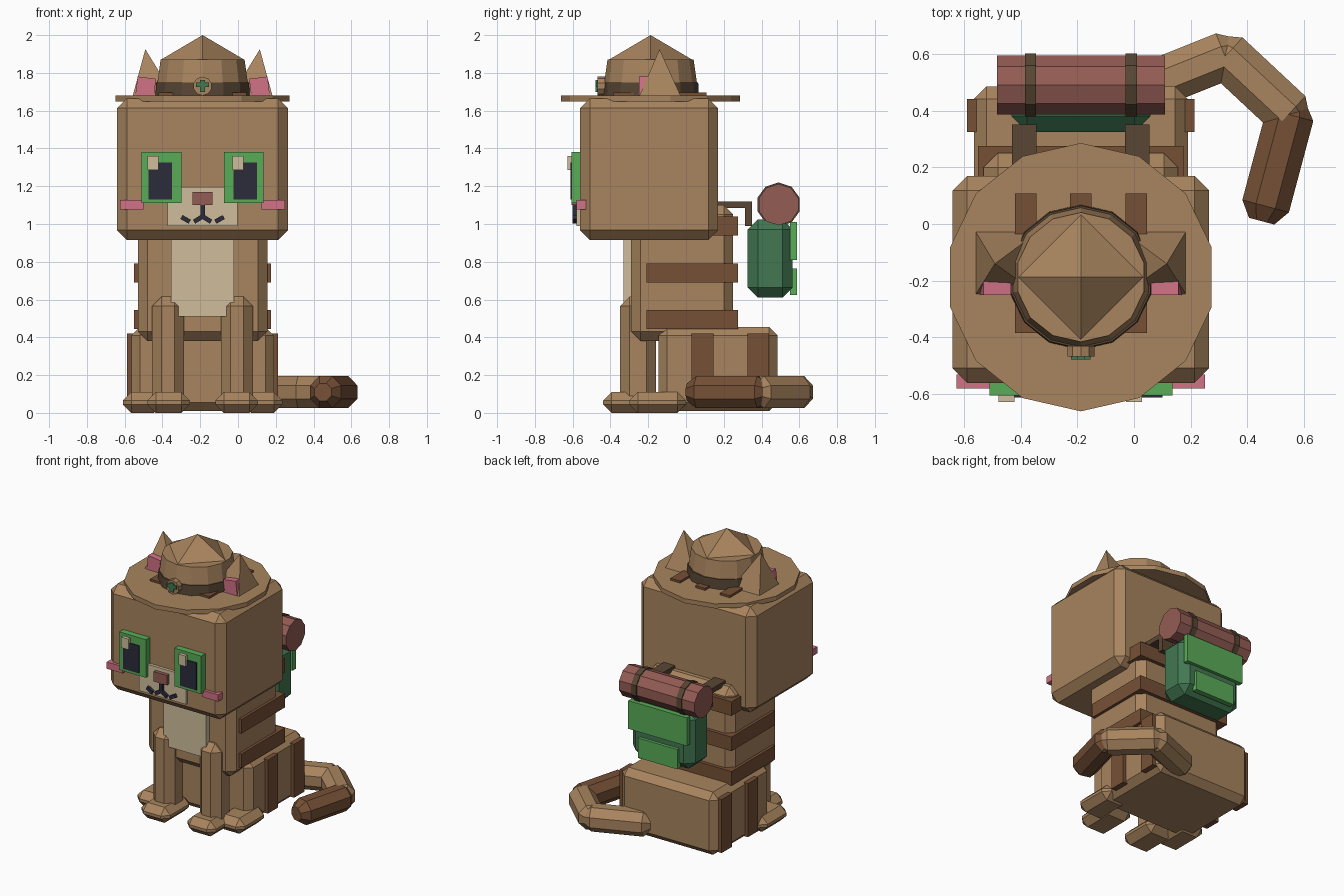
import bpy, bmesh, math
from mathutils import Vector, Matrix

if "Cube" in bpy.data.objects:
    bpy.data.objects.remove(bpy.data.objects["Cube"])

CX = -0.1875  # symmetry plane of the cat


def material(name, r, g, b):
    lin = [(c / 255 / 12.92) if c < 11 else ((c / 255 + 0.055) / 1.055) ** 2.4 for c in (r, g, b)]
    m = bpy.data.materials.new(name)
    m.diffuse_color = (*lin, 1)
    m.use_nodes = True
    m.node_tree.nodes["Principled BSDF"].inputs["Base Color"].default_value = m.diffuse_color
    return m


FUR = material("tan fur", 168, 132, 94)
STRIPE = material("brown stripe", 118, 80, 54)
STRAP = material("dark leather", 88, 70, 52)
CREAM = material("cream", 208, 190, 156)
LIME = material("light green", 90, 172, 88)
GREEN = material("dark green", 66, 120, 82)
PINK = material("pink", 208, 114, 134)
ROLL = material("red brown", 148, 92, 84)
BLACK = material("near black", 44, 44, 60)


def finish(name, bm, mat):
    bmesh.ops.recalc_face_normals(bm, faces=bm.faces)
    me = bpy.data.meshes.new(name)
    bm.to_mesh(me)
    bm.free()
    me.materials.append(mat)
    ob = bpy.data.objects.new(name, me)
    bpy.context.collection.objects.link(ob)
    return ob


def box(name, x, y, z, mat, bevel=0, turn=0):
    """Box from (min, max) ranges, optional chamfer and turn about y."""
    bm = bmesh.new()
    bmesh.ops.create_cube(bm, size=1)
    bmesh.ops.scale(bm, vec=(x[1] - x[0], y[1] - y[0], z[1] - z[0]), verts=bm.verts)
    if bevel:
        bmesh.ops.bevel(bm, geom=bm.edges[:], offset=bevel, segments=1, affect='EDGES')
    if turn:
        bmesh.ops.rotate(bm, matrix=Matrix.Rotation(turn, 3, 'Y'), verts=bm.verts)
    bmesh.ops.translate(bm, vec=[sum(r) / 2 for r in (x, y, z)], verts=bm.verts)
    return finish(name, bm, mat)


def pair(name, x, y, z, mat, bevel=0, turn=0):
    """Box on the left side and its mirror image."""
    box(name + "_left", x, y, z, mat, bevel, turn)
    box(name + "_right", (2 * CX - x[1], 2 * CX - x[0]), y, z, mat, bevel, -turn)


def rod(name, p, q, rings, sides, mat, spin=0):
    """Prism along p-q; rings are (distance from p, radius)."""
    p, q = Vector(p), Vector(q)
    rot = (q - p).to_track_quat('Z', 'Y')
    bm = bmesh.new()
    loops = []
    for d, r in rings:
        loops.append([bm.verts.new(p + rot @ Vector((r * math.sin(a), r * math.cos(a), d)))
                      for a in (2 * math.pi * i / sides + spin for i in range(sides))])
    for a, b in zip(loops, loops[1:]):
        for i in range(sides):
            j = (i + 1) % sides
            bm.faces.new((a[i], a[j], b[j], b[i]))
    bm.faces.new(loops[0])
    bm.faces.new(loops[-1])
    return finish(name, bm, mat)


def pyramid(name, base, apex, mat):
    bm = bmesh.new()
    b = [bm.verts.new(v) for v in base]
    t = bm.verts.new(apex)
    bm.faces.new(b)
    for i in range(len(b)):
        bm.faces.new((b[i], b[(i + 1) % len(b)], t))
    return finish(name, bm, mat)


# head, body and haunches
box("head", (-0.64, 0.265), (-0.56, 0.17), (0.915, 1.665), FUR, 0.052)
box("body", (-0.53, 0.155), (-0.29, 0.25), (0.38, 1.1), FUR, 0.05)
box("chest_patch", (-0.355, -0.02), (-0.33, -0.27), (0.51, 1.0), CREAM)
box("haunches", (-0.565, 0.19), (-0.145, 0.485), (0.01, 0.455), FUR, 0.045)

# fur stripes
for i, z in enumerate((0.445, 0.69, 0.94)):
    box(f"body_stripe_{i}", (-0.55, 0.175), (-0.21, 0.275), (z, z + 0.1), STRIPE)
for i, y in enumerate((0.03, 0.325)):
    pair(f"haunch_stripe_{i}", (-0.588, -0.54), (y, y + 0.115), (0.04, 0.42), STRIPE)
for i, x in enumerate((-0.42, CX - 0.038, -0.03)):
    box(f"head_stripe_{i}", (x, x + 0.076), (-0.385, 0.108), (1.65, 1.695), STRIPE)

# legs and feet
pair("front_leg", (-0.455, -0.285), (-0.35, -0.16), (0.04, 0.615), FUR, 0.05)
pair("front_foot", (-0.48, -0.255), (-0.44, -0.14), (0.0, 0.11), FUR, 0.045)
pair("hind_foot", (-0.61, -0.4), (-0.3, 0.0), (0.0, 0.11), FUR, 0.045)

# tail segments
path = [(0.0, 0.465, 0.11), (0.325, 0.595, 0.11), (0.55, 0.385, 0.11), (0.45, 0.01, 0.11)]
for i, (p, q) in enumerate(zip(path, path[1:])):
    p, q = Vector(p), Vector(q)
    d = (q - p).normalized()
    if i < 2:
        q = q + d * 0.05
    p = p - d * 0.05
    n = (q - p).length
    rod(f"tail_{i}", p, q, [(0, 0.05), (0.05, 0.092), (n - 0.055, 0.092), (n, 0.05)], 8,
        STRIPE if i == 2 else FUR, math.pi / 8)

# eyes
for side, x in (("left", -0.51), ("right", -0.075)):
    px = x + (0.035 if side == "left" else 0.05)
    box(f"eye_{side}", (x, x + 0.21), (-0.605, -0.55), (1.11, 1.38), LIME)
    box(f"pupil_{side}", (px, px + 0.125), (-0.612, -0.56), (1.13, 1.325), BLACK)
    box(f"eye_glint_{side}", (px - 0.003, px + 0.053), (-0.628, -0.56), (1.285, 1.36), CREAM)

# muzzle, nose, mouth, cheeks
box("muzzle", (-0.372, -0.003), (-0.58, -0.55), (0.99, 1.195), CREAM)
box("nose", (-0.24, -0.135), (-0.605, -0.56), (1.1, 1.17), ROLL)
bars = [((0, 1.10), (0, 1.035)), ((0, 1.04), (-0.045, 1.012)), ((0, 1.04), (0.045, 1.012)),
        ((-0.068, 1.012), (-0.112, 1.037)), ((0.068, 1.012), (0.112, 1.037))]
for i, ((x0, z0), (x1, z1)) in enumerate(bars):
    n, cx, cz = math.hypot(x1 - x0, z1 - z0) / 2, CX + (x0 + x1) / 2, (z0 + z1) / 2
    box(f"mouth_{i}", (cx - n, cx + n), (-0.6, -0.57), (cz - 0.012, cz + 0.012), BLACK,
        turn=-math.atan2(z1 - z0, x1 - x0))
pair("cheek", (-0.625, -0.5), (-0.58, -0.53), (1.078, 1.126), PINK)

# ears, poking through the hat brim
for side, s in (("left", -1), ("right", 1)):
    base = [(CX + s * x, y, 1.66) for x, y in ((0.375, -0.02), (0.375, -0.255), (0.14, -0.255), (0.14, -0.02))]
    pyramid(f"ear_{side}", base, (CX + s * 0.303, -0.14, 1.925), FUR)
pair("inner_ear", (-0.538, -0.44), (-0.25, -0.2), (1.67, 1.775), PINK, turn=0.12)

# hat
HY = -0.1875


def hat_ring(name, rings, mat, sides=14):
    z = rings[0][0]
    rod(name, (CX, HY, z), (CX, HY, 2.5), [(h - z, r) for h, r in rings], sides, mat)


hat_ring("hat_brim", [(1.648, 0.473), (1.68, 0.473)], FUR)
hat_ring("hat_band", [(1.675, 0.256), (1.75, 0.252)], STRAP)
hat_ring("hat_crown", [(1.68, 0.245), (1.75, 0.245), (1.87, 0.228)], FUR)
pyramid("hat_peak", [(CX + 0.222 * x, HY + 0.222 * y, 1.869) for x, y in ((1, 0), (0, 1), (-1, 0), (0, -1))],
        (CX, HY, 2.0), FUR)
rod("hat_badge", (CX, -0.43, 1.73), (CX, -0.468, 1.73), [(0, 0.05), (0.038, 0.05)], 10, FUR)
box("badge_cross_upright", (CX - 0.014, CX + 0.014), (-0.478, -0.46), (1.7, 1.762), GREEN)
box("badge_cross_bar", (CX - 0.035, CX + 0.035), (-0.477, -0.46), (1.725, 1.75), GREEN)

# backpack with flap, pocket and shoulder straps
box("backpack", (CX - 0.245, CX + 0.245), (0.325, 0.565), (0.61, 1.025), GREEN, 0.055)
box("backpack_flap", (CX - 0.23, CX + 0.23), (0.55, 0.587), (0.81, 1.01), LIME)
box("backpack_pocket", (CX - 0.155, CX + 0.155), (0.55, 0.587), (0.625, 0.765), LIME)
pair("strap_top", (-0.43, -0.343), (0.0, 0.35), (1.085, 1.12), STRAP)
pair("strap_drop", (-0.43, -0.343), (0.312, 0.35), (0.99, 1.1), STRAP)

# bedroll with two buckled bands
rod("bedroll", (CX - 0.296, 0.49, 1.103), (CX + 0.296, 0.49, 1.103), [(0, 0.11), (0.592, 0.11)], 10, ROLL)
for side, x in (("left", -0.385), ("right", -0.03)):
    rod(f"bedroll_band_{side}", (x, 0.49, 1.103), (x + 0.04, 0.49, 1.103), [(0, 0.117), (0.04, 0.117)], 10, STRAP)
